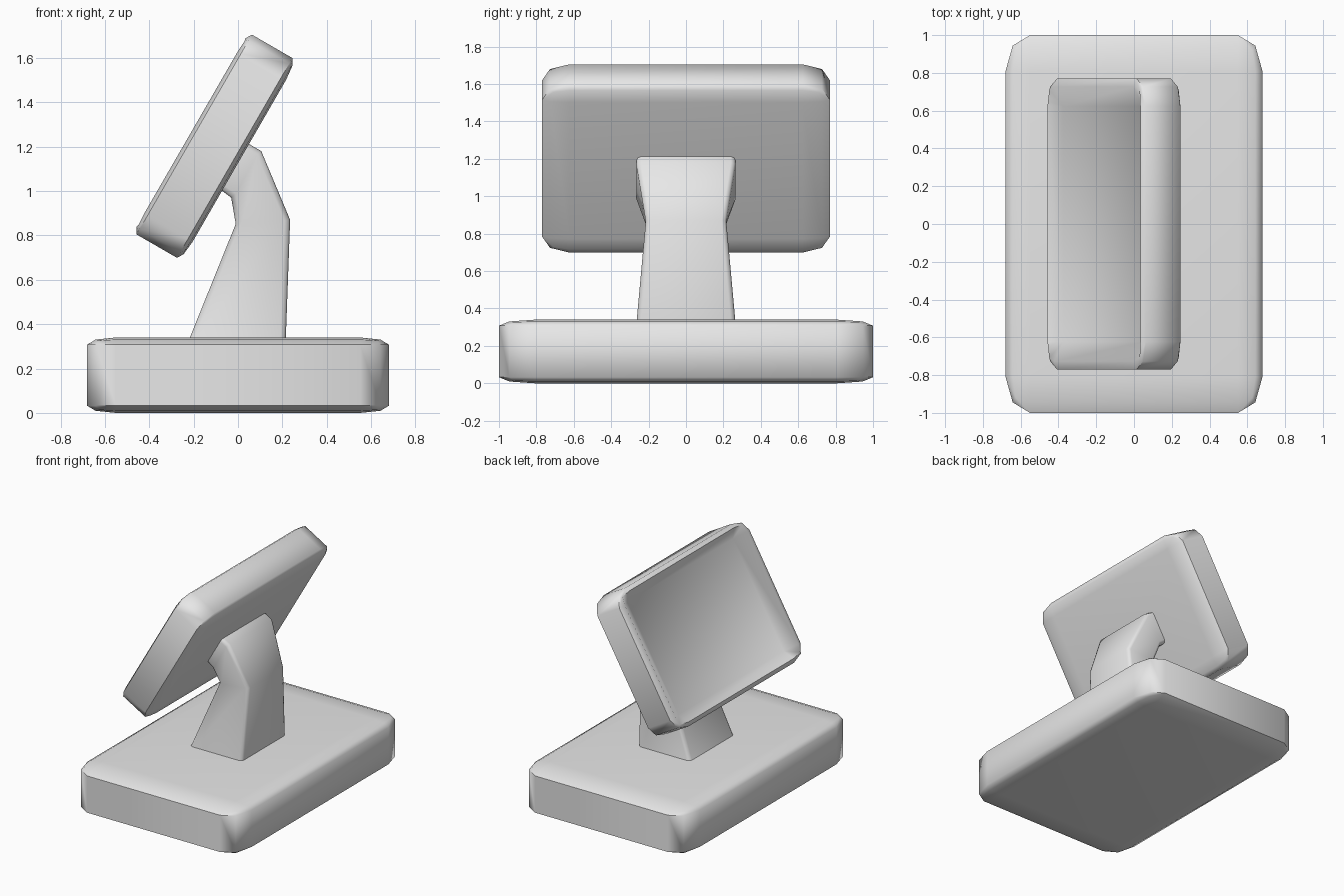
import bpy, bmesh, math

default = bpy.data.objects.get("Cube")
if default:
    bpy.data.objects.remove(default, do_unlink=True)

grey = bpy.data.materials.new("light_grey")
grey.use_nodes = True
colour = (0.8, 0.8, 0.8, 1)
grey.diffuse_color = colour
grey.node_tree.nodes["Principled BSDF"].inputs["Base Color"].default_value = colour


def finish(name, bm):
    """Turn a bmesh into a smooth shaded object."""
    bmesh.ops.recalc_face_normals(bm, faces=bm.faces)
    mesh = bpy.data.meshes.new(name)
    bm.to_mesh(mesh)
    bm.free()
    mesh.materials.append(grey)
    obj = bpy.data.objects.new(name, mesh)
    bpy.context.collection.objects.link(obj)
    bpy.ops.object.select_all(action="DESELECT")
    obj.select_set(True)
    bpy.context.view_layer.objects.active = obj
    bpy.ops.object.shade_smooth_by_angle(angle=math.radians(60))
    return obj


def rounded_block(name, half_size, centre, tilt=0, dish=0):
    """Bevelled cube stretched to size; dish sinks its top face."""
    bm = bmesh.new()
    bmesh.ops.create_cube(bm, size=2)
    bmesh.ops.bevel(bm, geom=bm.edges[:], offset=0.19, segments=2,
                    profile=0.5, affect="EDGES")
    bm.normal_update()
    if dish:
        top = max(bm.faces, key=lambda f: f.calc_center_median().z)
        for v in top.verts:
            v.co.z -= dish
    bmesh.ops.scale(bm, vec=half_size, verts=bm.verts)
    obj = finish(name, bm)
    obj.location = centre
    obj.rotation_euler.y = math.radians(tilt)
    return obj


# Base slab and tilted display with a sunken front
rounded_block("base", (0.68, 1.0, 0.17), (0, 0, 0.17))
rounded_block("display", (0.52, 0.77, 0.13), (-0.106, 0, 1.202), -60, 0.5)

# Stand: four-sided sections (front x, z, back x, z, half width) joined upward
sections = [
    (-0.225, 0.32, 0.215, 0.32, 0.265),
    (-0.01, 0.85, 0.235, 0.87, 0.215),
    (-0.03, 0.97, 0.105, 1.18, 0.265),
    (-0.11, 1.03, 0.01, 1.235, 0.265),
]
bm = bmesh.new()
rings = []
for xa, za, xb, zb, w in sections:
    corners = [(xa, -w, za), (xb, -w, zb), (xb, w, zb), (xa, w, za)]
    rings.append([bm.verts.new(c) for c in corners])
for low, high in zip(rings, rings[1:]):
    for i in range(4):
        j = (i + 1) % 4
        bm.faces.new((low[i], low[j], high[j], high[i]))
bm.faces.new(rings[0])
bm.faces.new(rings[-1])
bmesh.ops.recalc_face_normals(bm, faces=bm.faces)
long_edges = [bm.edges.get((a[i], b[i]))
              for a, b in zip(rings, rings[1:]) for i in range(4)]
bmesh.ops.bevel(bm, geom=long_edges, offset=0.025, segments=2,
                profile=0.5, affect="EDGES")
finish("stand", bm)
